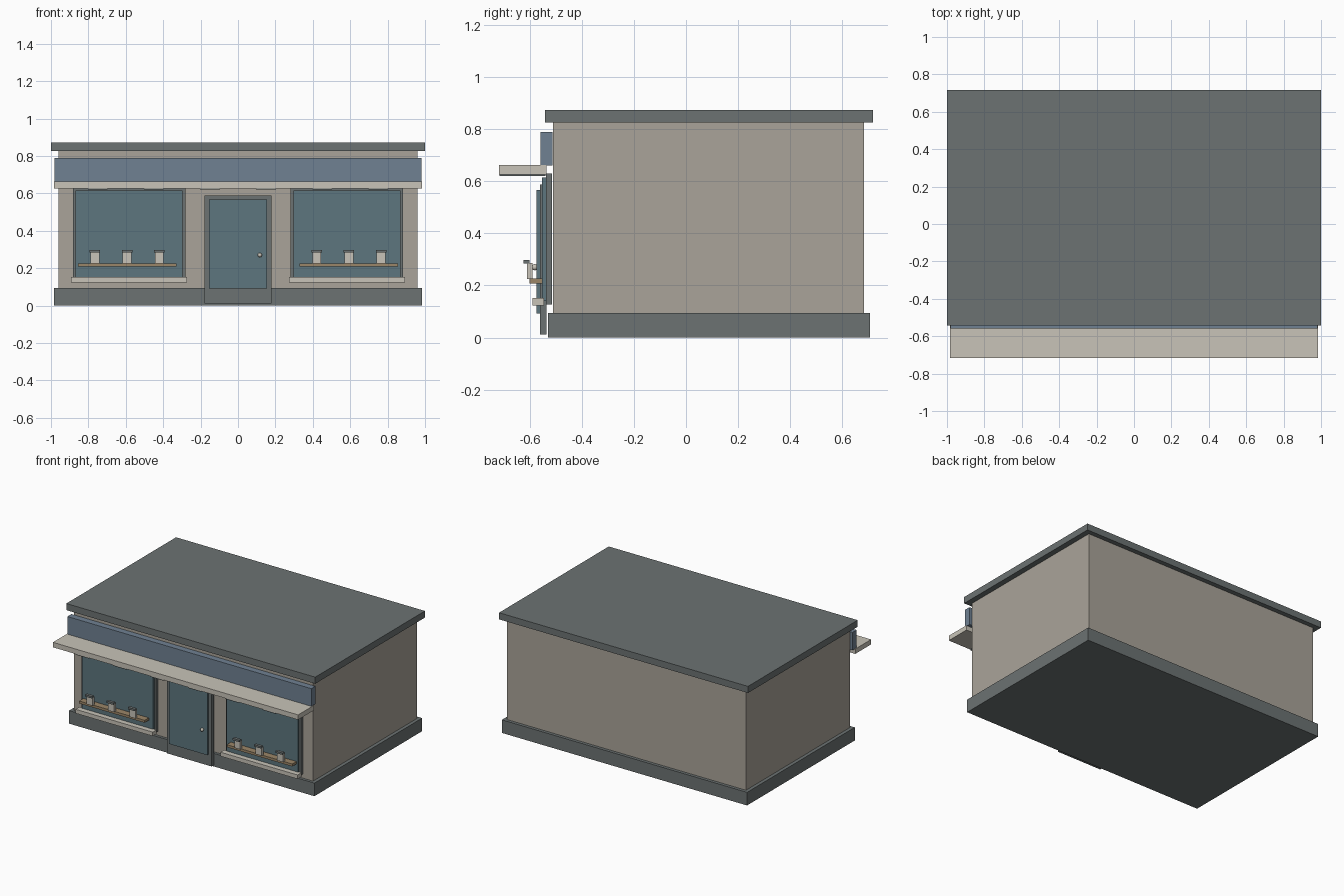
import bpy

if "Cube" in bpy.data.objects:
    bpy.data.objects.remove(bpy.data.objects["Cube"])


def mat(name, rgb):
    m = bpy.data.materials.new(name)
    m.diffuse_color = (*rgb, 1)
    m.use_nodes = True
    m.node_tree.nodes["Principled BSDF"].inputs["Base Color"].default_value = m.diffuse_color
    return m


WALL = mat("wall_beige", (0.40, 0.37, 0.32))
DARK = mat("slate", (0.15, 0.17, 0.17))
GLASS = mat("glass_teal", (0.11, 0.18, 0.21))
BLUE = mat("sign_blue", (0.16, 0.22, 0.29))
CREAM = mat("cream", (0.58, 0.55, 0.48))
WOOD = mat("wood", (0.33, 0.24, 0.14))


def box(name, x, y, z, material):
    """Axis-aligned box from (min, max) ranges."""
    bpy.ops.mesh.primitive_cube_add(size=1, location=[sum(r) / 2 for r in (x, y, z)])
    o = bpy.context.object
    o.name = name
    o.scale = [r[1] - r[0] for r in (x, y, z)]
    bpy.ops.object.transform_apply(location=False, rotation=False, scale=True)
    o.data.materials.append(material)
    return o


# Building shell
box("walls", (-0.96, 0.96), (-0.51, 0.683), (0.02, 0.83), WALL)
box("plinth", (-0.985, 0.985), (-0.53, 0.706), (0, 0.095), DARK)
box("roof_slab", (-1, 1), (-0.542, 0.717), (0.825, 0.873), DARK)

# Fascia board and canopy
box("fascia", (-0.98, 0.98), (-0.558, -0.512), (0.66, 0.79), BLUE)
box("canopy", (-0.985, 0.985), (-0.717, -0.536), (0.626, 0.662), CREAM)
for i in range(6):
    cx = -0.75 + 0.3 * i
    box("canopy_strip", (cx - 0.053, cx + 0.053), (-0.715, -0.54), (0.62, 0.627), DARK)

# Door
box("door_frame", (-0.18, 0.18), (-0.56, -0.535), (0.012, 0.588), DARK)
box("door_panel", (-0.155, 0.155), (-0.573, -0.556), (0.092, 0.567), GLASS)
bpy.ops.mesh.primitive_uv_sphere_add(segments=12, ring_count=8, radius=0.012,
                                     location=(0.117, -0.58, 0.27))
knob = bpy.context.object
knob.name = "door_knob"
knob.data.materials.append(CREAM)
bpy.ops.object.shade_smooth_by_angle()

# Mirrored display windows
for side, s in (("left", -1), ("right", 1)):
    def part(name, x, y, z, material):
        box(f"{side}_{name}", sorted((s * x[0], s * x[1])), y, z, material)

    part("window_frame", (0.282, 0.882), (-0.538, -0.515), (0.127, 0.63), DARK)
    part("window_glass", (0.296, 0.868), (-0.552, -0.536), (0.14, 0.615), GLASS)
    part("window_sill", (0.272, 0.892), (-0.59, -0.546), (0.123, 0.152), CREAM)
    part("display_shelf", (0.33, 0.856), (-0.60, -0.552), (0.208, 0.226), WOOD)
    # Goods on the shelf
    for cx in (0.421, 0.593, 0.765):
        part("display_box", (cx - 0.024, cx + 0.024), (-0.61, -0.59), (0.225, 0.286), CREAM)
        part("display_lid", (cx - 0.028, cx + 0.028), (-0.623, -0.601), (0.284, 0.298), DARK)
